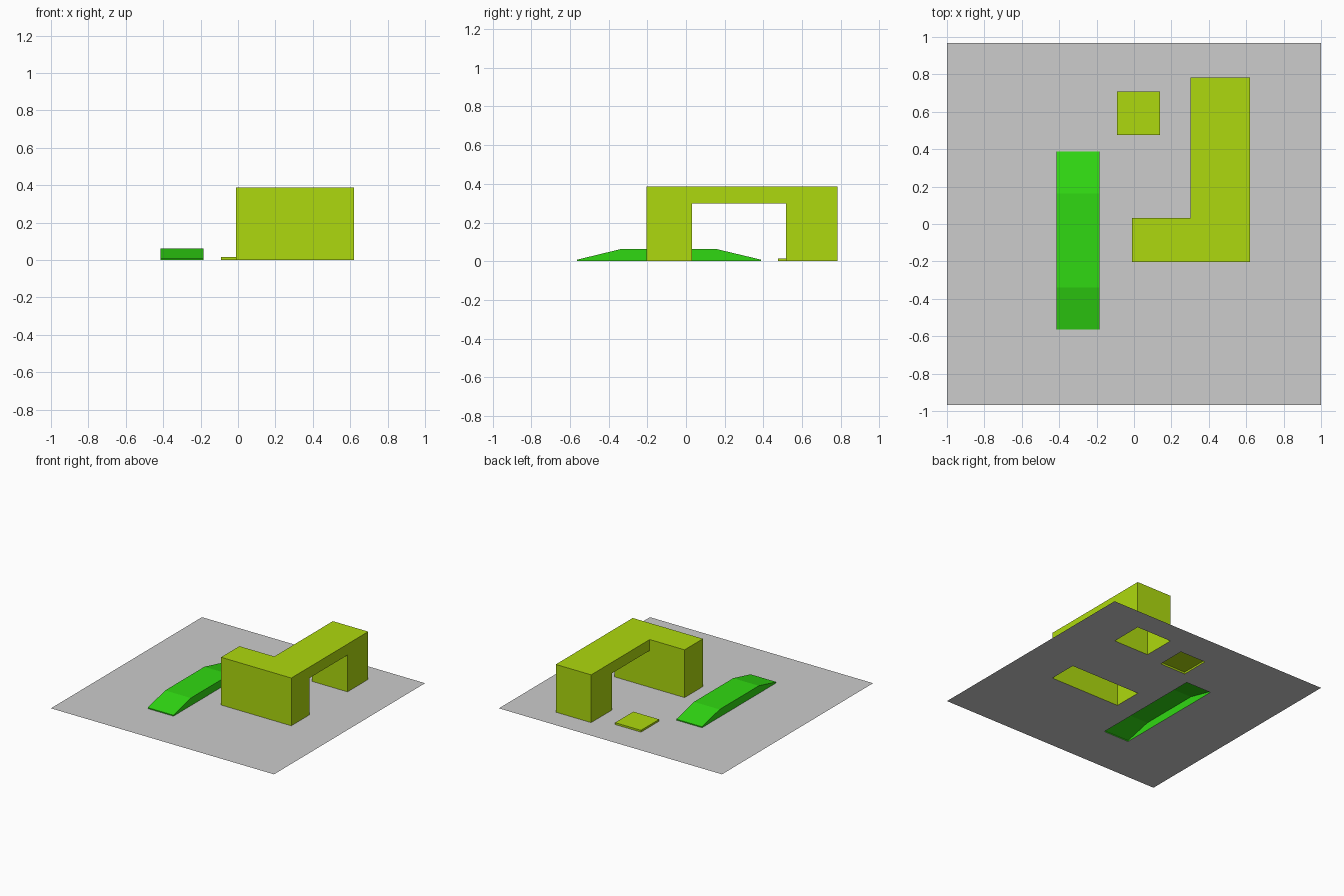
import bpy, bmesh
from mathutils import Vector

if "Cube" in bpy.data.objects:
    bpy.data.objects.remove(bpy.data.objects["Cube"])


def srgb(r, g, b):
    return tuple((c / 255 / 12.92) if c < 11 else ((c / 255 + 0.055) / 1.055) ** 2.4
                 for c in (r, g, b)) + (1.0,)


def material(name, rgb):
    m = bpy.data.materials.new(name)
    m.diffuse_color = srgb(*rgb)
    m.use_nodes = True
    m.node_tree.nodes["Principled BSDF"].inputs["Base Color"].default_value = m.diffuse_color
    return m


grey = material("ground grey", (204, 204, 204))
olive = material("yellow green", (174, 217, 14))
green = material("bright green", (48, 216, 18))


def finish(name, bm, mat):
    bmesh.ops.remove_doubles(bm, verts=bm.verts, dist=1e-5)
    bmesh.ops.dissolve_limit(bm, angle_limit=0.01, verts=bm.verts, edges=bm.edges)
    me = bpy.data.meshes.new(name)
    bm.to_mesh(me)
    bm.free()
    ob = bpy.data.objects.new(name, me)
    me.materials.append(mat)
    bpy.context.collection.objects.link(ob)
    return ob


def quad(bm, pts, outward):
    f = bm.faces.new([bm.verts.new(p) for p in pts])
    f.normal_update()
    if f.normal.dot(Vector(outward)) < 0:
        f.normal_flip()


def shell(name, boxes, mat):
    """Hollow outer skin of joined boxes, left open at ground level."""
    cuts = [sorted({b[a][i] for b in boxes for i in (0, 1)}) for a in range(3)]
    cells = set()
    for i in range(len(cuts[0]) - 1):
        for j in range(len(cuts[1]) - 1):
            for k in range(len(cuts[2]) - 1):
                mid = [(cuts[a][n] + cuts[a][n + 1]) / 2 for a, n in enumerate((i, j, k))]
                if any(all(b[a][0] < mid[a] < b[a][1] for a in range(3)) for b in boxes):
                    cells.add((i, j, k))
    bm = bmesh.new()
    for c in cells:
        for a in range(3):
            for s in (0, 1):
                near = list(c)
                near[a] += 2 * s - 1
                plane = cuts[a][c[a] + s]
                if tuple(near) in cells or (a == 2 and plane == 0):
                    continue
                u, v = [n for n in range(3) if n != a]
                pts = []
                for du, dv in ((0, 0), (1, 0), (1, 1), (0, 1)):
                    p = [0, 0, 0]
                    p[a], p[u], p[v] = plane, cuts[u][c[u] + du], cuts[v][c[v] + dv]
                    pts.append(p)
                out = [0, 0, 0]
                out[a] = 2 * s - 1
                quad(bm, pts, out)
    return finish(name, bm, mat)


# L-shaped building: two legs carrying a raised passage
H = 0.387
front_leg = ((-0.01, 0.62), (-0.203, 0.032), (0, H))
back_leg = ((0.303, 0.62), (0.517, 0.782), (0, H))
passage = ((0.303, 0.62), (0.032, 0.517), (0.298, H))
shell("bridge_building", [front_leg, back_leg, passage], olive)

# Low square pad
pad = ((-0.092, 0.14), (0.475, 0.708), (0, 0.015))
shell("low_pad", [pad], olive)

# Long ramp block with sloping ends, open below
rx = (-0.415, -0.185)
profile = [(-0.563, 0), (-0.563, 0.008), (-0.34, 0.062), (0.162, 0.062), (0.388, 0.008), (0.388, 0)]
bm = bmesh.new()
for x, side in zip(rx, (-1, 1)):
    quad(bm, [(x, y, z) for y, z in profile], (side, 0, 0))
for (y0, z0), (y1, z1) in zip(profile, profile[1:]):
    quad(bm, [(rx[0], y0, z0), (rx[1], y0, z0), (rx[1], y1, z1), (rx[0], y1, z1)],
         (0, z0 - z1, y1 - y0))
finish("double_ramp", bm, green)

# Ground sheet with openings under every raised part
holes = [front_leg[:2], back_leg[:2], pad[:2], (rx, (-0.563, 0.388))]
xs = sorted({-1.0, 1.0} | {x for h in holes for x in h[0]})
ys = sorted({-0.967, 0.967} | {y for h in holes for y in h[1]})
bm = bmesh.new()
for x0, x1 in zip(xs, xs[1:]):
    for y0, y1 in zip(ys, ys[1:]):
        mx, my = (x0 + x1) / 2, (y0 + y1) / 2
        if not any(h[0][0] < mx < h[0][1] and h[1][0] < my < h[1][1] for h in holes):
            quad(bm, [(x0, y0, 0), (x1, y0, 0), (x1, y1, 0), (x0, y1, 0)], (0, 0, 1))
bmesh.ops.remove_doubles(bm, verts=bm.verts, dist=1e-5)
me = bpy.data.meshes.new("ground_sheet")
bm.to_mesh(me)
bm.free()
me.materials.append(grey)
bpy.context.collection.objects.link(bpy.data.objects.new("ground_sheet", me))
